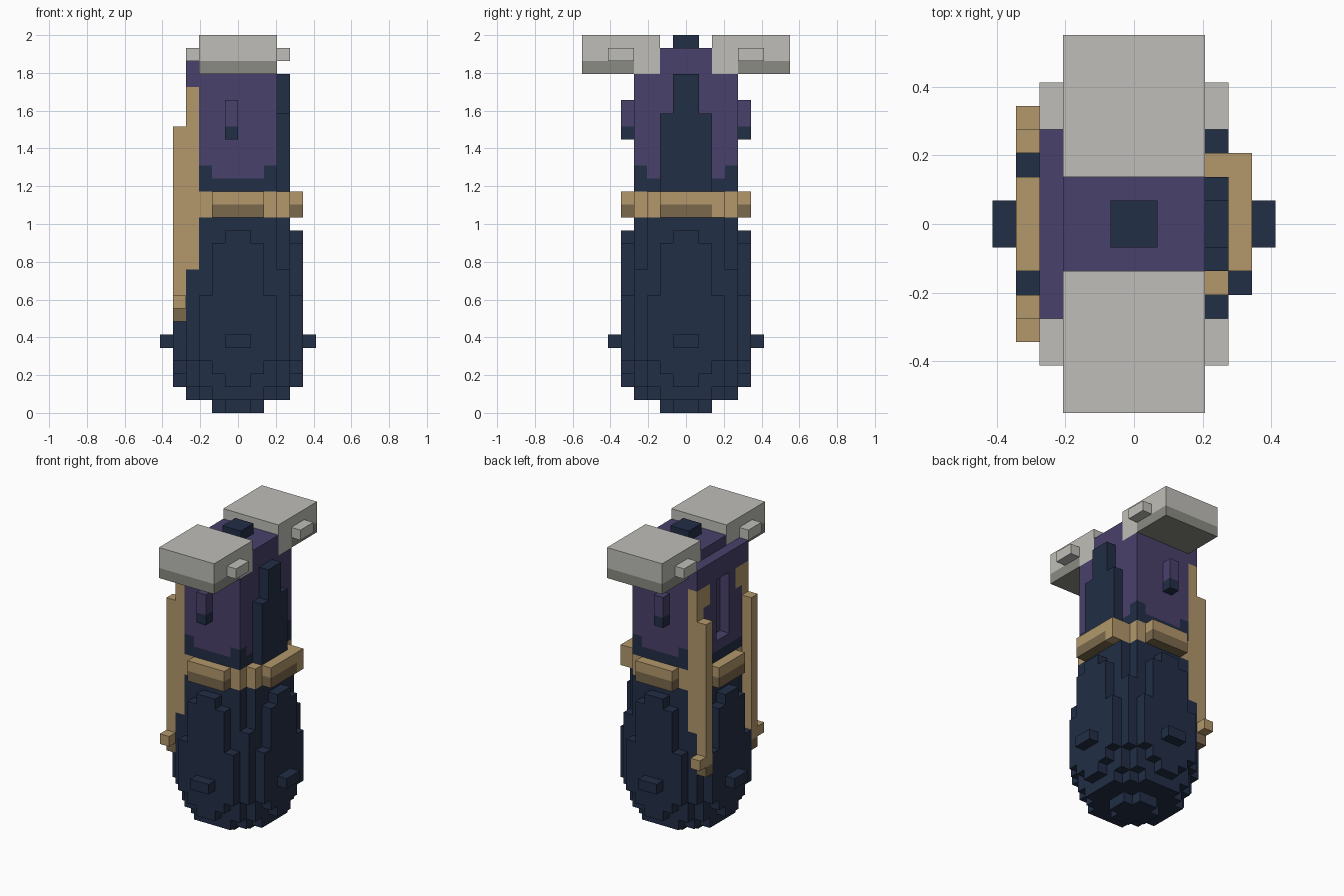
import bpy
import bmesh
from mathutils import Vector

UNIT = 2 / 29  # size of one block; all part sizes below are in blocks

cube = bpy.data.objects.get("Cube")
if cube:
    bpy.data.objects.remove(cube)


def make_material(name, r, g, b):
    colour = [(c / 255 / 12.92) if c < 11 else ((c / 255 + 0.055) / 1.055) ** 2.4
              for c in (r, g, b)] + [1]
    mat = bpy.data.materials.new(name)
    mat.use_nodes = True
    mat.diffuse_color = colour
    mat.node_tree.nodes["Principled BSDF"].inputs["Base Color"].default_value = colour
    return mat


navy = make_material("navy", 34, 46, 70)
purple = make_material("purple", 73, 65, 107)
tan = make_material("tan", 179, 152, 108)
dark_tan = make_material("dark tan", 123, 104, 76)
pale_grey = make_material("pale grey", 191, 190, 184)
mid_grey = make_material("mid grey", 139, 139, 131)


def box(x, y, z):
    """One block from its x, y and z ranges."""
    return [(Vector((x[0], y[0], z[0])), Vector((x[1], y[1], z[1])))]


def centred(hx, hy, z0, z1):
    return box((-hx, hx), (-hy, hy), (z0, z1))


def cross(a, b, z0, z1):
    """Square section with stepped corners."""
    return centred(a, b, z0, z1) + centred(b, a, z0, z1)


def mirrored(boxes, axis):
    """The boxes together with their reflection across one axis."""
    result = list(boxes)
    for lo, hi in boxes:
        lo2, hi2 = lo.copy(), hi.copy()
        lo2[axis], hi2[axis] = -hi[axis], -lo[axis]
        result.append((lo2, hi2))
    return result


def part(name, mat, boxes):
    bm = bmesh.new()
    for lo, hi in boxes:
        verts = bmesh.ops.create_cube(bm, size=1)["verts"]
        size, mid = hi - lo, (hi + lo) / 2
        for v in verts:
            v.co = Vector(v.co[i] * size[i] + mid[i] for i in range(3)) * UNIT
    mesh = bpy.data.meshes.new(name)
    bm.to_mesh(mesh)
    bm.free()
    mesh.materials.append(mat)
    obj = bpy.data.objects.new(name, mesh)
    bpy.context.collection.objects.link(obj)


# Rounded lower body: stepped base, main trunk, raised side plates
part("base", navy, cross(2, 1, 0, 1) + cross(4, 2, 1, 2) + centred(3, 3, 1, 2)
     + cross(4, 3, 2, 3))
part("trunk", navy, cross(4, 3, 3, 4) + centred(4, 4, 4, 11) + cross(4, 3, 11, 15))
plates = []
for half, z0, z1 in ((1, 2, 3), (2, 3, 4), (3, 4, 9), (2, 9, 13), (1, 13, 14)):
    plates += cross(5, half, z0, z1)
part("side_plates", navy, plates)
part("side_knobs", navy, cross(6, 1, 5, 6))

# Belt with four two-tone plates
part("belt", tan, cross(4, 3, 15, 17) + box((4, 5), (2, 3), (15, 17)))
part("belt_plates_upper", tan, cross(5, 2, 16, 17))
part("belt_plates_lower", dark_tan, cross(5, 2, 15, 16))

# Dark band above the belt, with raised corners
part("waist_band", navy, centred(3, 4, 17, 18) + box((-4, -3), (-3, 3), (17, 18)))
corner = box((2, 3), (3, 4), (18, 19))
part("waist_corners", navy, mirrored(mirrored(corner, 0), 1))

# Upper body and its neck
part("torso", purple, centred(2, 4, 18, 19) + centred(3, 3, 18, 19)
     + centred(3, 4, 19, 26) + centred(3, 2, 26, 28))
part("head_stud", navy, centred(1, 1, 28, 29))

# Dark stepped panel on the left side
part("left_panel", navy, box((3, 4), (-2, 2), (17, 23)) + box((3, 4), (-1, 1), (23, 26)))

# Right side frame around a recessed window
frame = box((-4, -3), (1, 2), (18, 25)) + box((-4, -3), (2, 3), (18, 23))
part("right_frame", purple, mirrored(frame, 1)
     + box((-4, -3), (-1, 1), (18, 19)) + box((-4, -3), (-4, 4), (25, 27)))

# Nubs on front and back
part("nubs", purple, mirrored(box((-1, 0), (4, 5), (22, 24)), 1))
part("nub_tips", navy, mirrored(box((-1, 0), (4, 5), (21, 22)), 1))

# Two hanging straps on the right side
strap = (box((-4, -3), (3, 4), (11, 25)) + box((-4, -3), (2, 3), (23, 25))
         + box((-5, -4), (3, 4), (8, 22)) + box((-5, -4), (4, 5), (8, 9)))
part("straps", tan, mirrored(strap, 1))
part("strap_ends", dark_tan, mirrored(box((-5, -4), (3, 4), (7, 8)), 1))

# Pale overhanging blocks at front and back, with small side studs
block = box((-3, 3), (2, 8), (27, 29)) + box((-3, 3), (2, 4), (26, 27))
part("overhang_blocks", pale_grey, mirrored(block, 1))
part("overhang_undersides", mid_grey, mirrored(box((-3, 3), (4, 8), (26, 27)), 1))
part("overhang_studs", pale_grey, mirrored(box((-4, 4), (4, 6), (27, 28)), 1))
